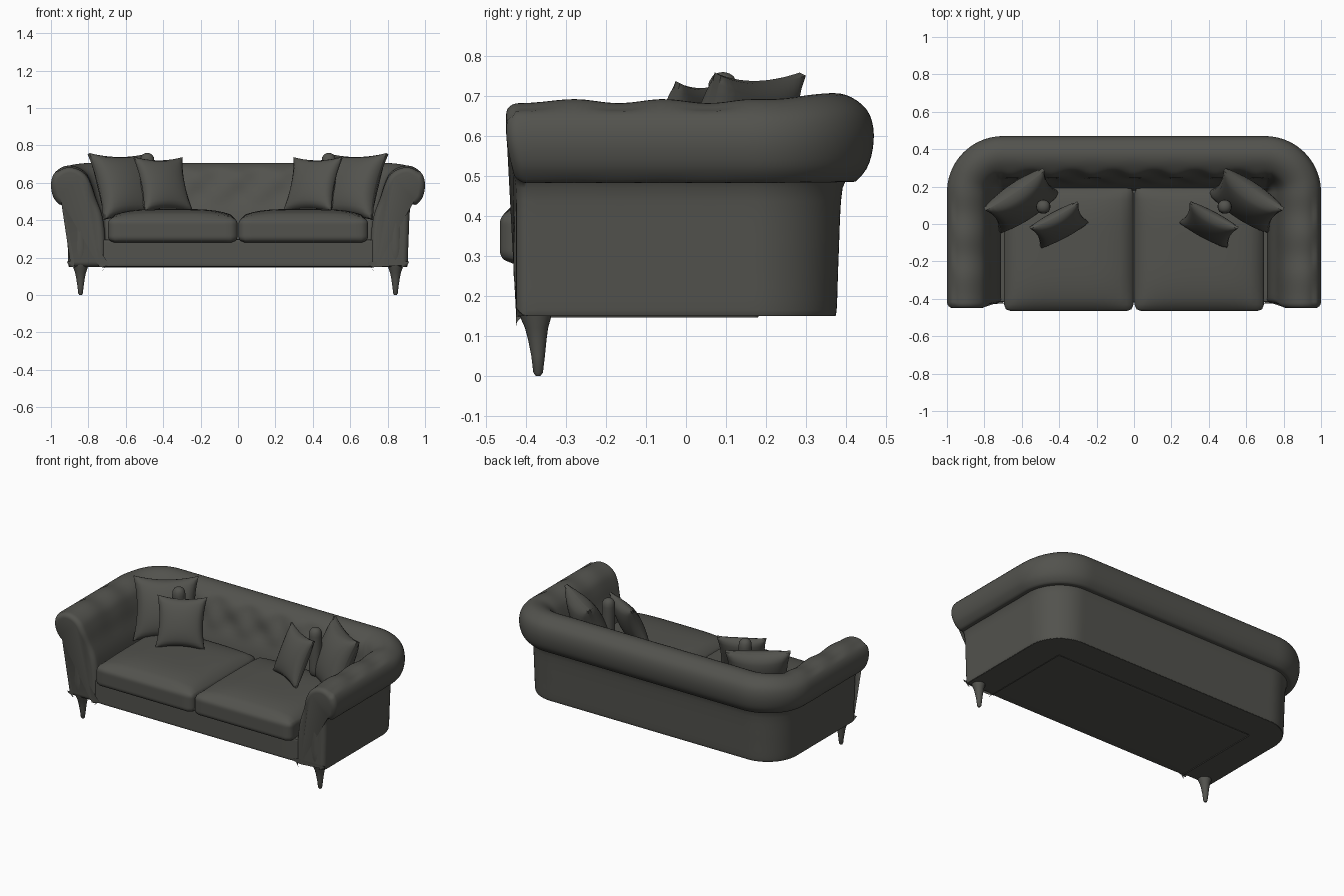
import bpy, bmesh, math
from mathutils import Vector

cube = bpy.data.objects.get("Cube")
if cube:
    bpy.data.objects.remove(cube)

fabric = bpy.data.materials.new("charcoal_fabric")
fabric.use_nodes = True
colour = (0.085, 0.085, 0.075, 1)
fabric.diffuse_color = colour
fabric.node_tree.nodes["Principled BSDF"].inputs["Base Color"].default_value = colour


def finish(name, bm, angle=50):
    bmesh.ops.recalc_face_normals(bm, faces=bm.faces)
    mesh = bpy.data.meshes.new(name)
    bm.to_mesh(mesh)
    bm.free()
    mesh.materials.append(fabric)
    ob = bpy.data.objects.new(name, mesh)
    bpy.context.collection.objects.link(ob)
    bpy.ops.object.select_all(action='DESELECT')
    ob.select_set(True)
    bpy.context.view_layer.objects.active = ob
    bpy.ops.object.shade_smooth_by_angle(angle=math.radians(angle))


def smoothstep(a, b, x):
    t = min(max((x - a) / (b - a), 0), 1)
    return t * t * (3 - 2 * t)


def spline(pts, steps):
    """Closed Catmull-Rom curve through the points."""
    pts = [Vector(p) for p in pts]
    out = []
    for i in range(len(pts)):
        a, b, c, d = (pts[(i + k - 1) % len(pts)] for k in range(4))
        for j in range(steps):
            t = j / steps
            out.append(0.5 * (2 * b + (c - a) * t + (2 * a - 5 * b + 4 * c - d) * t ** 2
                              + (3 * b - a - 3 * c + d) * t ** 3))
    return out


def loft(bm, rings):
    loops = [[bm.verts.new(p) for p in ring] for ring in rings]
    n = len(loops[0])
    for a, b in zip(loops, loops[1:]):
        for i in range(n):
            bm.faces.new((a[i], a[(i + 1) % n], b[(i + 1) % n], b[i]))
    bm.faces.new(loops[0])
    bm.faces.new(loops[-1])


def rounded_box(name, lo, hi, r, dome=0.0, cuts=18):
    bm = bmesh.new()
    bmesh.ops.create_cube(bm, size=2)
    bmesh.ops.subdivide_edges(bm, edges=bm.edges[:], cuts=cuts, use_grid_fill=True)
    lo, hi = Vector(lo), Vector(hi)
    mid, half = (lo + hi) / 2, (hi - lo) / 2
    for v in bm.verts:
        u = v.co.copy()
        p = Vector([u[k] * half[k] for k in range(3)])
        q = Vector([max(-half[k] + r, min(half[k] - r, p[k])) for k in range(3)])
        if (p - q).length > 0:
            p = q + (p - q).normalized() * r
        # Crown the upper side
        if u.z > 0:
            p.z += dome * u.z * (1 - u.x ** 4) * (1 - u.y ** 4)
        v.co = mid + p
    finish(name, bm)


# Wrap-around arms and back: rolled profile swept along a U path
profile = spline([(0.012, 0.15), (0.02, 0.15), (0.1, 0.15), (0.19, 0.15), (0.2, 0.152),
                  (0.207, 0.165), (0.212, 0.3), (0.222, 0.47), (0.255, 0.485),
                  (0.288, 0.525), (0.3, 0.59), (0.283, 0.65), (0.23, 0.688),
                  (0.17, 0.688), (0.115, 0.655), (0.085, 0.60), (0.06, 0.52),
                  (0.025, 0.42), (0.01, 0.3), (0.01, 0.16)], 4)
inward = []
for i, p in enumerate(profile):
    t = profile[(i + 1) % len(profile)] - profile[i - 1]
    inward.append(Vector((-t.y, t.x)).normalized())

CX, CY, FRONT, ROUND = 0.70, 0.17, -0.425, 0.03
stations = []
# Rounded front end, straight arm, corner, then half of the back
for i in range(6):
    t = math.pi / 2 * i / 6
    stations.append((CX, FRONT + ROUND * (1 - math.cos(t)), 0, ROUND * (1 - math.sin(t))))
for i in range(24):
    stations.append((CX, FRONT + ROUND + (CY - FRONT - ROUND) * i / 24, 0, 0))
for i in range(18):
    stations.append((CX, CY, math.pi / 2 * i / 18, 0))
for i in range(31):
    stations.append((CX * (1 - i / 30), CY, math.pi / 2, 0))
stations += [(-x, y, math.pi - a, k) for x, y, a, k in reversed(stations[:-1])]

rings = []
for x, y, a, shrink in stations:
    n = Vector((math.cos(a), math.sin(a), 0))
    back = smoothstep(0.2, 1.0, n.y)
    ring = []
    for point, normal in zip(profile, inward):
        r, z = point + normal * shrink
        roll = smoothstep(0.45, 0.62, z)
        # Button tufting on the inner back, soft pleats on the arm roll
        if r < 0.2 and back > 0.99:
            band = smoothstep(0.44, 0.54, z) * (1 - smoothstep(0.64, 0.7, z))
            r += 0.010 * band * math.cos(x * math.tau / 0.22) * math.cos((z - 0.52) * math.tau / 0.2)
        top = z + roll * (0.015 * back - 0.005 * (1 - back) * (1 + math.sin(y * 28)) * (r < 0.27))
        p = Vector((x, y, top)) + n * r
        p.y -= 0.025 * roll * (1 - smoothstep(FRONT, FRONT + 0.14, y))
        ring.append(p)
    rings.append(ring)
bm = bmesh.new()
loft(bm, rings)
finish("rolled_arms_and_back", bm)

# Seat platform with the front apron
rounded_box("seat_platform", (-0.73, -0.42, 0.149), (0.73, 0.2, 0.30), 0.012)


def pillow(name, centre, side, lean, w, h, thick):
    """Square scatter cushion with pinched, pointed corners, facing the front."""
    n = 16
    bm = bmesh.new()
    bmesh.ops.create_cube(bm, size=2)
    bmesh.ops.subdivide_edges(bm, edges=bm.edges[:], cuts=n - 1, use_grid_fill=True)
    side = Vector(side).normalized()
    face = Vector((side.y, -side.x, 0))
    if face.y > 0:
        face.negate()
    up = (Vector((0, 0, 1)) - face * lean).normalized()
    out = side.cross(up)
    for v in bm.verts:
        u, s, t = v.co
        puff = thick * (0.12 + 0.88 * ((1 - u * u) * (1 - t * t)) ** 0.5)
        a = u * (1 - 0.12 * (1 - t * t) * abs(u)) * w / 2
        b = t * (1 - 0.12 * (1 - u * u) * abs(t)) * h / 2
        v.co = Vector(centre) + side * a + up * b + out * (s * puff / 2)
    finish(name, bm, 60)


for label, s in (("left", 1), ("right", -1)):
    # Seat cushions
    x0, x1 = sorted((0.003 * s, 0.695 * s))
    rounded_box(label + "_seat_cushion", (x0, -0.466, 0.28), (x1, 0.2, 0.415), 0.035, 0.045)

    # Scatter cushions
    pillow(label + "_large_pillow", (0.60 * s, 0.125, 0.58), (0.83 * s, -0.56, 0), 0.42,
           0.38, 0.38, 0.17)
    pillow(label + "_small_pillow", (0.40 * s, -0.005, 0.592), (0.88 * s, -0.47, 0), 0.42,
           0.29, 0.31, 0.11)
    rounded_box(label + "_bolster_end", (0.485 * s - 0.038, 0.055, 0.45),
                (0.485 * s + 0.038, 0.13, 0.76), 0.037, cuts=12)

    # Front arm post running down into a tapered leg
    bm = bmesh.new()
    rings = []
    for z, r, y in ((0, 0.006, -0.37), (0.008, 0.012, -0.37), (0.05, 0.017, -0.37),
                    (0.09, 0.023, -0.372), (0.12, 0.029, -0.374), (0.145, 0.038, -0.376),
                    (0.175, 0.044, -0.38), (0.25, 0.046, -0.385), (0.5, 0.046, -0.388)):
        rings.append([(0.842 * s + r * math.cos(k * math.tau / 20),
                       y + r * math.sin(k * math.tau / 20), z) for k in range(20)])
    loft(bm, rings)
    finish(label + "_front_leg", bm)
